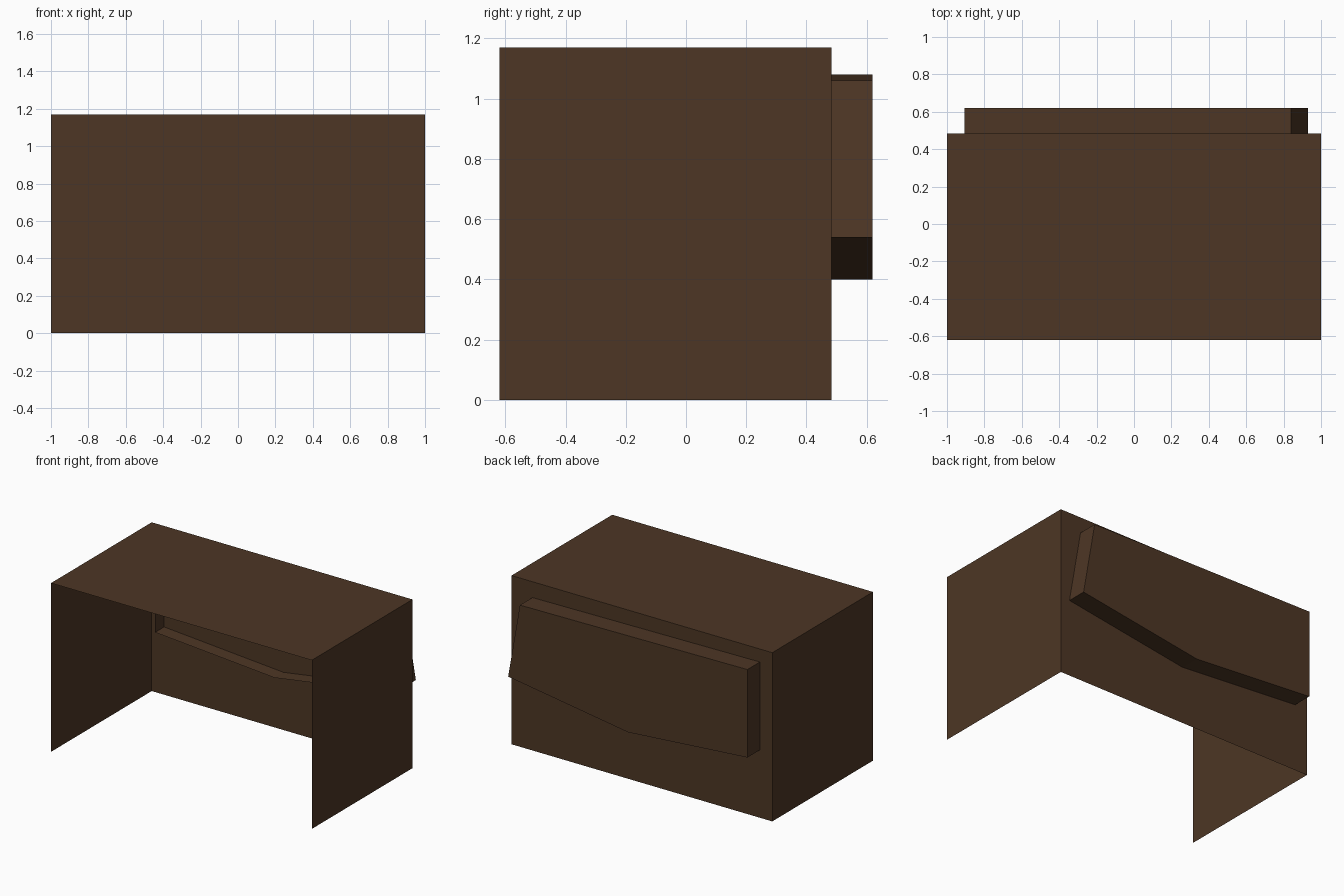
import bpy

if "Cube" in bpy.data.objects:
    bpy.data.objects.remove(bpy.data.objects["Cube"])

wood = bpy.data.materials.new("dark brown wood")
wood.diffuse_color = (0.075, 0.037, 0.018, 1)
wood.use_nodes = True
wood.node_tree.nodes["Principled BSDF"].inputs["Base Color"].default_value = wood.diffuse_color

W, FRONT, BACK, H = 1.0, -0.62, 0.483, 1.17


def make(name, verts, faces):
    mesh = bpy.data.meshes.new(name)
    mesh.from_pydata(verts, [], faces)
    mesh.materials.append(wood)
    obj = bpy.data.objects.new(name, mesh)
    bpy.context.collection.objects.link(obj)
    return obj


# thin sheet panels: the desk is open at the front and underneath
make("desk_top", [(-W, FRONT, H), (W, FRONT, H), (W, BACK, H), (-W, BACK, H)], [(0, 1, 2, 3)])
make("back_panel", [(W, BACK, 0), (-W, BACK, 0), (-W, BACK, H), (W, BACK, H)], [(0, 1, 2, 3)])
for name, s in (("left_side", -1), ("right_side", 1)):
    ring = (0, 1, 2, 3) if s > 0 else (3, 2, 1, 0)
    make(name, [(s * W, FRONT, 0), (s * W, BACK, 0), (s * W, BACK, H), (s * W, FRONT, H)], [ring])

# five-sided board through the back panel, open on its inner end
outline = [(-0.905, 1.08), (0.84, 1.06), (0.93, 0.54), (0.01, 0.40), (-0.905, 0.47)]
n = len(outline)
verts = [(x, y, z) for y in (0.385, 0.62) for x, z in outline]
faces = [(i, i + n, (i + 1) % n + n, (i + 1) % n) for i in range(n)]
faces.append(tuple(range(n, 2 * n)))
make("rear_board", verts, faces)
